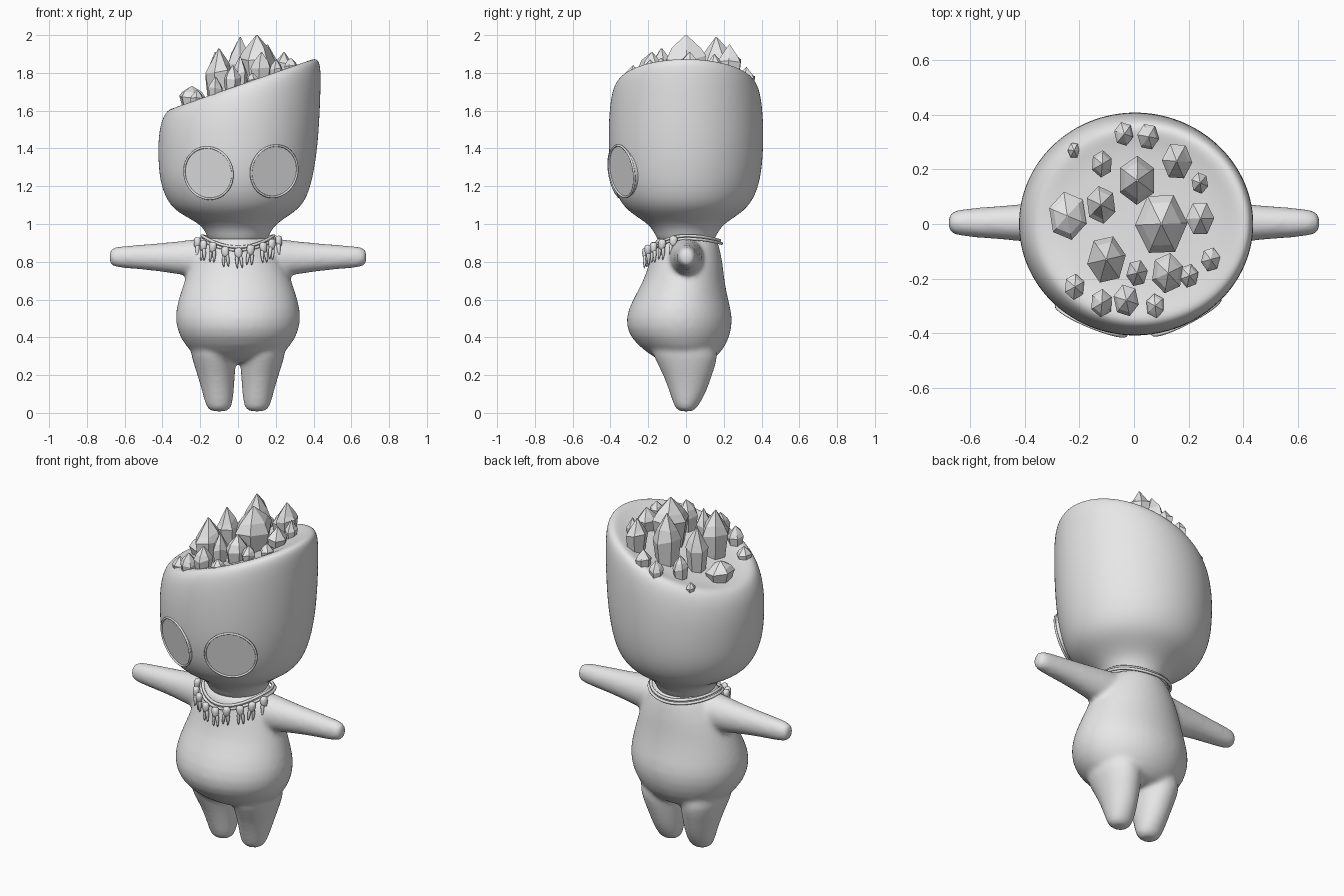
import bpy, bmesh, math, random
from mathutils import Vector, Matrix

random.seed(4)
if "Cube" in bpy.data.objects:
    bpy.data.objects.remove(bpy.data.objects["Cube"], do_unlink=True)

clay = bpy.data.materials.new("plain_grey")
clay.use_nodes = True
grey = (0.8, 0.8, 0.8, 1)
clay.diffuse_color = grey
clay.node_tree.nodes["Principled BSDF"].inputs["Base Color"].default_value = grey


def add_object(name, data):
    data.materials.append(clay)
    obj = bpy.data.objects.new(name, data)
    bpy.context.collection.objects.link(obj)
    return obj


def finish(name, bm, smooth=True):
    bmesh.ops.recalc_face_normals(bm, faces=bm.faces)
    for face in bm.faces:
        face.smooth = smooth
    mesh = bpy.data.meshes.new(name)
    bm.to_mesh(mesh)
    bm.free()
    return add_object(name, mesh)


def skin_rings(bm, rings):
    """Bridge rings of points and cap both ends."""
    rings = [[bm.verts.new(p) for p in ring] for ring in rings]
    count = len(rings[0])
    for low, high in zip(rings, rings[1:]):
        for i in range(count):
            j = (i + 1) % count
            bm.faces.new((low[i], low[j], high[j], high[i]))
    bm.faces.new(rings[0])
    bm.faces.new(rings[-1])


def circle(count):
    return [(math.cos(math.tau * i / count), math.sin(math.tau * i / count)) for i in range(count)]


def loft(bm, rows, along="z", side=1, count=24):
    """Rows hold centre x, y, z, two radii and an optional slant of z by x."""
    rings = []
    for x, y, z, ra, rb, *slant in rows:
        ring = []
        for c, s in circle(count):
            if along == "z":
                px = x + ra * c
                ring.append((px * side, y + rb * s, z + (slant[0] * px if slant else 0)))
            else:
                ring.append((x * side, y + ra * c, z + rb * s))
        rings.append(ring)
    skin_rings(bm, rings)


def subdivide(obj, levels=1):
    mod = obj.modifiers.new("smooth_surface", "SUBSURF")
    mod.levels = mod.render_levels = levels


# Body: torso, legs and arms fused into one soft skin
bm = bmesh.new()
loft(bm, [(0, 0, .26, .18, .12), (0, -.01, .32, .25, .2), (0, -.035, .4, .315, .27),
          (0, -.037, .5, .34, .29), (0, -.03, .6, .32, .255), (0, -.01, .7, .285, .215),
          (0, 0, .8, .25, .195), (0, 0, .88, .2, .178), (0, 0, .95, .165, .16)])
for side in (-1, 1):
    loft(bm, [(.1, 0, .005, .045, .04), (.1, 0, .03, .07, .062), (.105, .01, .1, .082, .095),
              (.115, .01, .2, .1, .13), (.13, 0, .3, .12, .175), (.13, -.02, .38, .13, .18)],
         side=side)
    loft(bm, [(.08, 0, .82, .1, .115), (.2, 0, .82, .095, .105), (.3, .005, .82, .08, .09),
              (.45, .005, .825, .065, .071), (.6, .005, .825, .054, .06),
              (.66, .005, .825, .047, .053), (.683, .005, .825, .03, .035)],
         along="x", side=side)
body = finish("body", bm)
subdivide(body)
remesh = body.modifiers.new("fuse", "REMESH")
remesh.mode = "VOXEL"
remesh.voxel_size = 0.012
remesh.use_smooth_shade = True
soften = body.modifiers.new("soften", "SMOOTH")
soften.factor = 0.5
soften.iterations = 12

# Head: bowl shape cut off by a slanted, gently dished top
SLANT = 0.35
bm = bmesh.new()
loft(bm, [(0, 0, .88, .14, .14), (0, 0, .95, .168, .163), (0, 0, 1, .2, .2),
          (-.01, 0, 1.05, .29, .28), (-.01, 0, 1.1, .355, .34), (-.01, 0, 1.2, .4, .39),
          (0, 0, 1.35, .423, .41, .1), (.005, 0, 1.5, .43, .412, .2),
          (.01, 0, 1.6, .43, .407, .3), (.015, 0, 1.68, .425, .395, SLANT),
          (.02, 0, 1.725, .405, .375, SLANT), (.02, 0, 1.737, .375, .348, SLANT),
          (.02, 0, 1.727, .33, .31, SLANT), (.02, 0, 1.715, .27, .25, SLANT),
          (.02, 0, 1.71, .05, .05, SLANT)], count=32)
head = finish("head", bm)
subdivide(head, 2)


def disc(name, centre, normal, radius, depth):
    """Round plate whose axis follows normal."""
    bm = bmesh.new()
    bmesh.ops.create_cone(bm, cap_ends=True, cap_tris=True, segments=48,
                          radius1=radius, radius2=radius, depth=depth)
    obj = finish(name, bm, smooth=False)
    obj.matrix_world = Matrix.Translation(centre) @ normal.to_track_quat("Z", "Y").to_matrix().to_4x4()
    return obj


# Eyes: flat sockets cut into the head, each with a plate and a thin rim
EYE = 0.138
cutters = []
for name, centre, normal in (("right", (-.155, -.35, 1.27), (-.38, -.91, -.16)),
                             ("left", (.19, -.337, 1.28), (.46, -.88, -.16))):
    centre, normal = Vector(centre), Vector(normal).normalized()
    cutter = disc("socket_cutter", centre + normal * .1, normal, EYE, .2)
    cutter.hide_render = True
    cutters.append(cutter)
    cut = head.modifiers.new("socket", "BOOLEAN")
    cut.operation = "DIFFERENCE"
    cut.solver = "EXACT"
    cut.object = cutter
    disc(name + "_eye", centre - normal * .012, normal, EYE, .03)
    bpy.ops.mesh.primitive_torus_add(major_segments=48, minor_segments=8, major_radius=EYE,
                                     minor_radius=.006, location=centre + normal * .004,
                                     rotation=normal.to_track_quat("Z", "Y").to_euler())
    rim = bpy.context.object
    rim.name = name + "_eye_rim"
    rim.data.materials.append(clay)
    bpy.ops.object.shade_smooth()

bpy.ops.object.select_all(action="DESELECT")
bpy.context.view_layer.objects.active = head
head.select_set(True)
for mod in list(head.modifiers):
    bpy.ops.object.modifier_apply(modifier=mod.name)
bpy.ops.object.shade_smooth_by_angle(angle=math.radians(35))
for cutter in cutters:
    bpy.data.objects.remove(cutter, do_unlink=True)


# Necklace: two cords that dip at the chest
def cord_point(angle, lift=0, out=0):
    front = math.cos(angle)
    dip = .06 if front > 0 else .025
    return Vector(((.195 + out) * math.sin(angle), -(.182 + out) * front,
                   .938 - dip * front * front + lift))


for name, lift, out in (("upper_cord", 0, -.004), ("lower_cord", -.016, .006)):
    curve = bpy.data.curves.new(name, "CURVE")
    curve.dimensions = "3D"
    curve.bevel_depth = .008
    curve.bevel_resolution = 2
    spline = curve.splines.new("POLY")
    steps = 48
    spline.points.add(steps - 1)
    for i, point in enumerate(spline.points):
        point.co = (*cord_point(math.tau * i / steps, lift, out), 1)
    spline.use_cyclic_u = True
    add_object(name, curve)

# Teeth: a crown with two roots, hung along the front of the cord
bm = bmesh.new()
loft(bm, [(0, 0, 0, .012, .01), (0, 0, -.01, .025, .021), (0, 0, -.04, .022, .018),
          (0, 0, -.058, .013, .012)], count=10)
for side in (-1, 1):
    loft(bm, [(.009, 0, -.035, .011, .014), (.013, 0, -.075, .01, .011),
              (.013, 0, -.112, .003, .003)], side=side, count=8)
tooth = finish("tooth_1", bm)
TEETH = 9
for i in range(TEETH):
    obj = tooth if i == 0 else bpy.data.objects.new(f"tooth_{i + 1}", tooth.data)
    if i:
        bpy.context.collection.objects.link(obj)
    angle = math.radians(-72 + 144 * i / (TEETH - 1))
    obj.location = cord_point(angle, random.uniform(-.005, .008), .03)
    obj.rotation_euler = (random.uniform(-.1, .05), random.uniform(-.15, .15), angle)
    subdivide(obj)

# Crystals: faceted pointed prisms as x, y, radius, tip height
crystals = [(.1, 0, .12, 2), (.01, .16, .09, 1.99), (-.1, -.13, .09, 1.93), (-.24, .03, .09, 1.73),
            (-.12, .07, .07, 1.91), (.24, .02, .065, 1.91), (.16, .23, .07, 1.95),
            (.12, -.18, .075, 1.91), (-.12, .22, .05, 1.8), (.05, .32, .05, 1.83),
            (-.04, .33, .045, 1.79), (.24, .15, .04, 1.9), (.28, -.13, .045, 1.88),
            (.2, -.19, .045, 1.87), (-.22, -.23, .048, 1.71), (-.12, -.29, .052, 1.78),
            (-.03, -.28, .06, 1.84), (.01, -.18, .05, 1.89), (.08, -.3, .045, 1.8),
            (-.22, .27, .03, 1.69)]
for n, (x, y, r, tip) in enumerate(crystals):
    base = 1.69 + SLANT * x
    tall = tip - base
    turn = random.uniform(0, math.tau)
    lean = random.uniform(-.1, .1) * r
    rings = []
    for height, width in ((0, .75), (.55, 1), (.7, .75), (1, .04)):
        ring = []
        for c, s in circle(6):
            a = math.atan2(s, c) + turn
            jag = random.uniform(-.06, .06) * tall if .5 < height < 1 else 0
            ring.append((x + lean * height + r * width * .8 * math.cos(a),
                         y + r * width * math.sin(a), base + tall * height + jag))
        rings.append(ring)
    bm = bmesh.new()
    skin_rings(bm, rings)
    finish(f"crystal_{n + 1}", bm, smooth=False)
